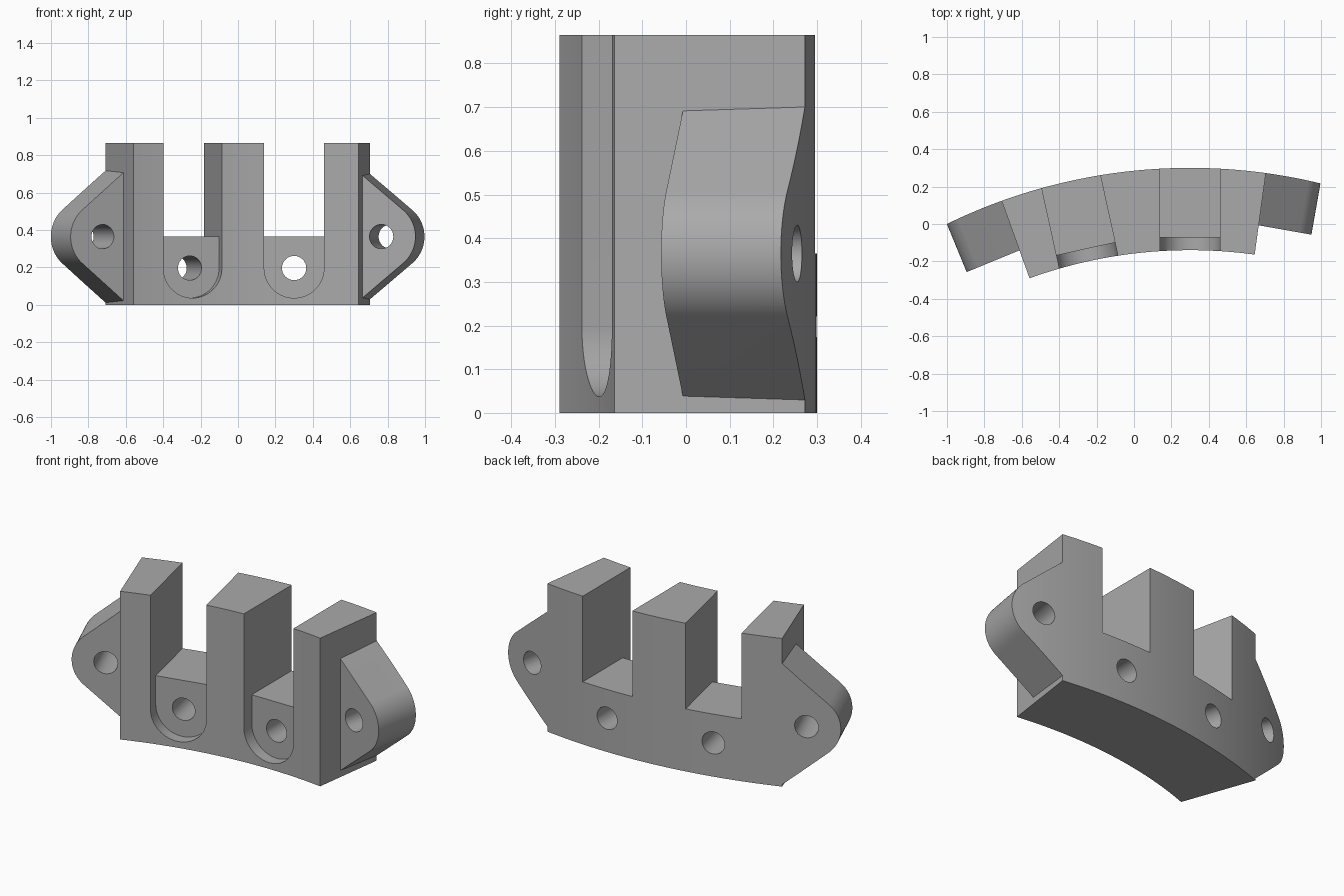
import bpy
import bmesh
from math import sin, cos, radians, pi

cube = bpy.data.objects.get("Cube")
if cube:
    bpy.data.objects.remove(cube, do_unlink=True)

# Ring the bracket is cut from
CX, CY = 0.3, -2.67
R_IN, R_OUT, R_BIG = 2.53, 2.97, 3.15
HEIGHT = 0.865

grey = bpy.data.materials.new("plain grey")
grey.use_nodes = True
colour = (0.4, 0.4, 0.4, 1)
grey.diffuse_color = colour
grey.node_tree.nodes["Principled BSDF"].inputs["Base Color"].default_value = colour


def prism(name, near, far):
    """Solid between two matching outlines."""
    bm = bmesh.new()
    a = [bm.verts.new(p) for p in near]
    b = [bm.verts.new(p) for p in far]
    bm.faces.new(a)
    bm.faces.new(b[::-1])
    for i in range(len(a)):
        j = (i + 1) % len(a)
        bm.faces.new((a[j], a[i], b[i], b[j]))
    bmesh.ops.recalc_face_normals(bm, faces=bm.faces)
    mesh = bpy.data.meshes.new(name)
    bm.to_mesh(mesh)
    bm.free()
    mesh.materials.append(grey)
    obj = bpy.data.objects.new(name, mesh)
    bpy.context.collection.objects.link(obj)
    return obj


def polar(angle, r, u=0.0, z=0.0):
    """Point at radius r along a spoke, shifted sideways by u."""
    a = radians(angle)
    return (CX + r * sin(a) + u * cos(a), CY + r * cos(a) - u * sin(a), z)


def sector(name, a0, a1, r0, r1, z0, z1, n=64):
    angles = [a0 + (a1 - a0) * i / n for i in range(n + 1)]
    plan = [polar(a, r1) for a in angles] + [polar(a, r0) for a in reversed(angles)]
    return prism(name, [(x, y, z0) for x, y, _ in plan], [(x, y, z1) for x, y, _ in plan])


def radial(name, angle, outline, r0, r1):
    """Extrude a (sideways, height) outline along a spoke."""
    return prism(name, [polar(angle, r0, u, z) for u, z in outline],
                 [polar(angle, r1, u, z) for u, z in outline])


def arc(r, zc, start, end, n=32):
    steps = [radians(start + (end - start) * i / n) for i in range(n + 1)]
    return [(r * cos(t), zc + r * sin(t)) for t in steps]


def combine(target, other, operation):
    mod = target.modifiers.new("cut", "BOOLEAN")
    mod.operation, mod.solver, mod.object = operation, "EXACT", other
    bpy.context.view_layer.objects.active = target
    bpy.ops.object.modifier_apply(modifier=mod.name)
    bpy.data.objects.remove(other, do_unlink=True)


# Curved main block
bracket = sector("curved_bracket", -19.84, 7.84, R_IN, R_BIG, 0, HEIGHT)

# Side ears: round tip, sloping edges running into the block
EAR_Z, EAR_R, ROOT = 0.365, 0.185, -0.14
rise = (EAR_R - ROOT * cos(radians(50))) / sin(radians(50))
ears = [(-22.4, -1), (10.0, 1)]
for angle, side in ears:
    shape = [(ROOT, EAR_Z - rise)] + arc(EAR_R, EAR_Z, -50, 50) + [(ROOT, EAR_Z + rise)]
    ear = radial("ear", angle, [(side * u, z) for u, z in shape], 2.686, R_BIG)
    combine(bracket, ear, "UNION")

# Trim everything to the outer curve
combine(bracket, sector("outer_trim", -32, 20, 2.3, R_OUT, -0.2, 1.2, 128), "INTERSECT")

# Slots, round-bottomed recesses and bolt holes
SLOT_W, BOLT_Z = 0.16, 0.197
for angle in (-12.4, 0):
    recess = arc(SLOT_W, BOLT_Z, 180, 360) + [(SLOT_W, 1), (-SLOT_W, 1)]
    combine(bracket, radial("recess", angle, recess, 2.3, 2.597), "DIFFERENCE")
    slot = [(-SLOT_W, 0.365), (SLOT_W, 0.365), (SLOT_W, 1), (-SLOT_W, 1)]
    combine(bracket, radial("slot", angle, slot, 2.4, 3.2), "DIFFERENCE")

for angle, z in [(-22.4, EAR_Z), (-12.4, BOLT_Z), (0, BOLT_Z), (10, EAR_Z)]:
    hole = arc(0.065, z, 0, 360)[:-1]
    combine(bracket, radial("bolt_hole", angle, hole, 2.3, 3.2), "DIFFERENCE")

bpy.ops.object.select_all(action="DESELECT")
bracket.select_set(True)
bpy.context.view_layer.objects.active = bracket
bpy.ops.object.shade_smooth_by_angle(angle=pi / 9)
